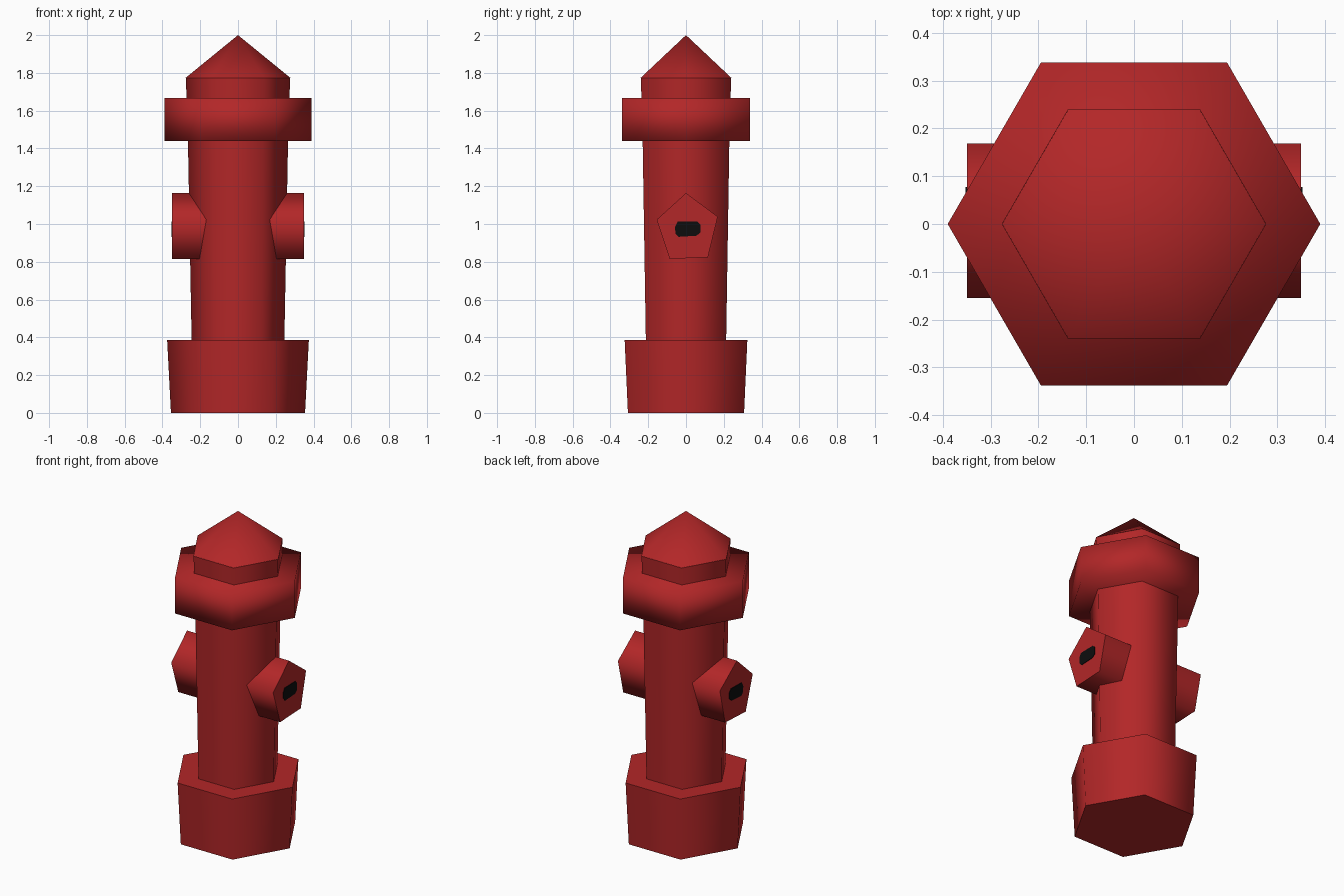
import bpy, bmesh, math
from mathutils import Vector

if "Cube" in bpy.data.objects:
    bpy.data.objects.remove(bpy.data.objects["Cube"])


def material(name, rgb):
    m = bpy.data.materials.new(name)
    m.diffuse_color = (*rgb, 1)
    m.use_nodes = True
    m.node_tree.nodes["Principled BSDF"].inputs["Base Color"].default_value = m.diffuse_color
    return m


RED = material("hydrant red", (0.45, 0.02, 0.021))
BLACK = material("bolt black", (0.004, 0.004, 0.004))


def loft(name, rings, mat, smooth_angle):
    """Skin a list of rings; a ring of one point becomes a tip."""
    bm = bmesh.new()
    loops = [[bm.verts.new(p) for p in ring] for ring in rings]
    for a, b in zip(loops, loops[1:]):
        n = len(a)
        for i in range(n):
            j = (i + 1) % n
            if len(b) == 1:
                bm.faces.new((a[i], a[j], b[0]))
            else:
                bm.faces.new((a[i], a[j], b[j], b[i]))
    for end in (loops[0], loops[-1]):
        if len(end) > 2:
            bm.faces.new(end)
    bmesh.ops.recalc_face_normals(bm, faces=bm.faces)
    for f in bm.faces:
        f.smooth = True
    for e in bm.edges:
        e.smooth = e.calc_face_angle(0) < math.radians(smooth_angle)
    me = bpy.data.meshes.new(name)
    bm.to_mesh(me)
    bm.free()
    me.materials.append(mat)
    ob = bpy.data.objects.new(name, me)
    bpy.context.collection.objects.link(ob)
    return ob


def hexagon(r, z):
    return [Vector((r * math.cos(i * math.pi / 3), r * math.sin(i * math.pi / 3), z))
            for i in range(6)]


# Hexagonal body parts
loft("base", [hexagon(0.355, 0), hexagon(0.375, 0.385)], RED, 75)
loft("column", [hexagon(0.245, 0.36), hexagon(0.265, 1.44), hexagon(0.276, 1.775)], RED, 75)
loft("collar", [hexagon(0.39, 1.44), hexagon(0.39, 1.667)], RED, 100)
loft("pointed_cap", [hexagon(0.277, 1.774), [Vector((0, 0, 2.0))]], RED, 75)

# Slightly uneven pentagonal outlet running through the column
PENTAGON = [(0, 1.164), (0.168, 1.039), (0.116, 0.824), (-0.086, 0.815), (-0.155, 1.023)]
loft("side_outlets", [[Vector((x, y, z)) for y, z in PENTAGON] for x in (-0.35, 0.35)], RED, 80)

# Black bolt plate on each outlet end
BOLT = [(-0.058, 0.985), (-0.045, 1.012), (0.06, 1.014), (0.077, 0.995),
        (0.077, 0.955), (0.055, 0.938), (-0.04, 0.932), (-0.056, 0.95)]
for side, label in ((1, "right"), (-1, "left")):
    loft(label + "_bolt", [[Vector((side * x, y, z)) for y, z in BOLT]
                           for x in (0.347, 0.353)], BLACK, 30)
